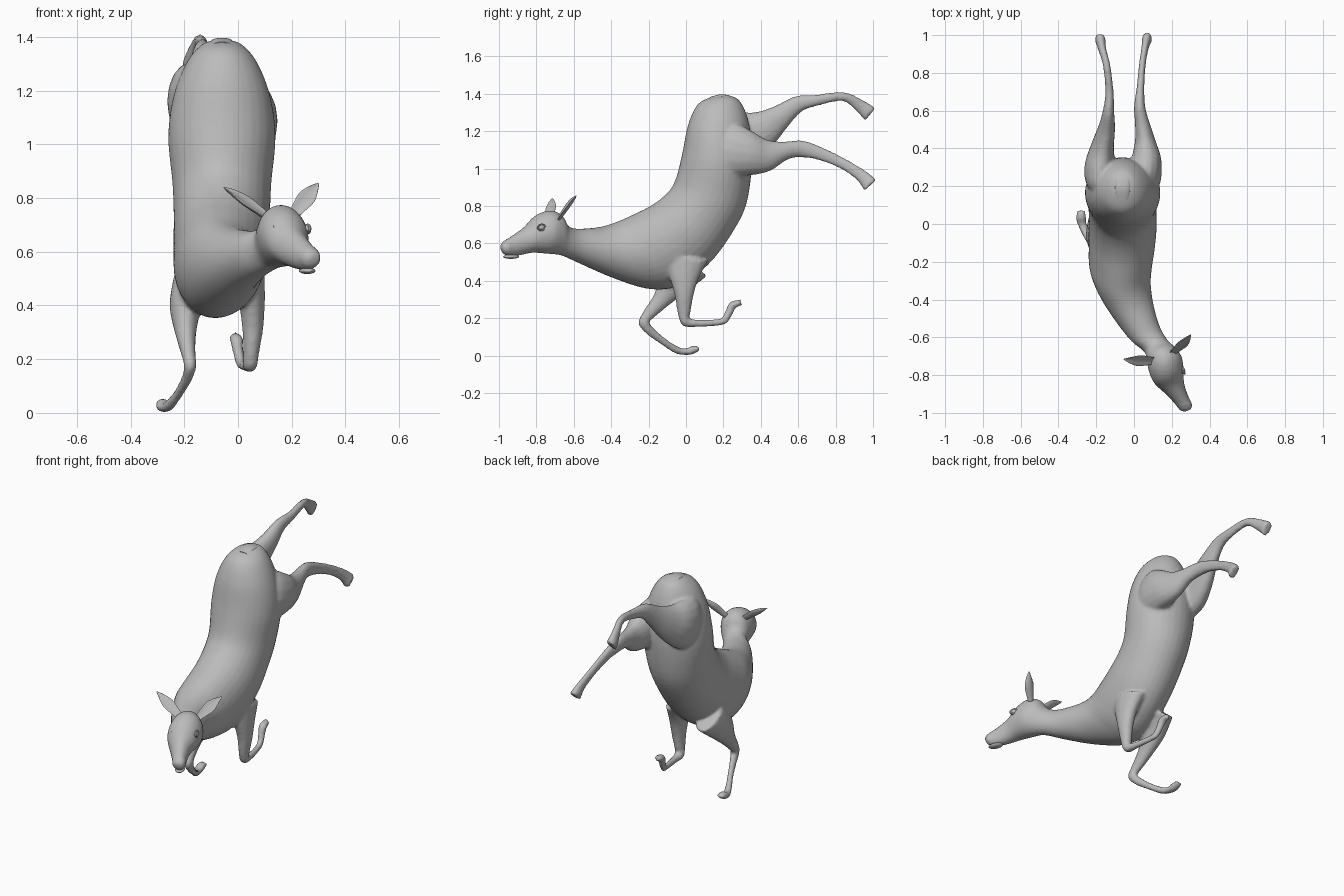
import bpy
import bmesh
from math import sin, cos, tan, tau, radians
from mathutils import Vector, Matrix

default_cube = bpy.data.objects.get("Cube")
if default_cube:
    bpy.data.objects.remove(default_cube)

# One plain grey material
grey = bpy.data.materials.new("plain grey")
grey.use_nodes = True
GREY = (0.5, 0.5, 0.5, 1)
grey.diffuse_color = GREY
grey.node_tree.nodes["Principled BSDF"].inputs["Base Color"].default_value = GREY


def finish(name, bm):
    """Turn a bmesh into a smooth shaded, named object."""
    bmesh.ops.recalc_face_normals(bm, faces=bm.faces)
    mesh = bpy.data.meshes.new(name)
    bm.to_mesh(mesh)
    bm.free()
    mesh.materials.append(grey)
    obj = bpy.data.objects.new(name, mesh)
    bpy.context.collection.objects.link(obj)
    bpy.ops.object.select_all(action="DESELECT")
    obj.select_set(True)
    bpy.context.view_layer.objects.active = obj
    bpy.ops.object.shade_smooth_by_angle(angle=radians(50))
    return obj


def spline(a, b, c, d, t):
    return b + (c - a) * t / 2 + (a * 2 - b * 5 + c * 4 - d) * t**2 / 2 + (b * 3 - a - c * 3 + d) * t**3 / 2


def loft(name, rings, sides=24, steps=4, cup=0):
    """Skin smoothly interpolated elliptical rings (centre, half width, half depth)."""
    dense = []
    for i in range(len(rings) - 1):
        four = [rings[max(0, min(len(rings) - 1, i + k))] for k in (-1, 0, 1, 2)]
        for s in range(steps):
            dense.append([spline(*vectors, s / steps) for vectors in zip(*four)])
    dense.append(rings[-1])
    bm = bmesh.new()
    loops = []
    for centre, wide, deep in dense:
        angles = [tau * k / sides for k in range(sides)]
        loops.append([bm.verts.new(centre + wide * cos(a) + deep * (sin(a) + cup * cos(a)**2))
                      for a in angles])
    for low, high in zip(loops, loops[1:]):
        for k in range(sides):
            n = (k + 1) % sides
            bm.faces.new((low[k], low[n], high[n], high[k]))
    bm.faces.new(loops[0])
    bm.faces.new(loops[-1])
    return finish(name, bm)


def spine_ring(x, half, yaw, back_y, back_z, belly_y, belly_z):
    """Section spanning from a back point to a belly point, turned by yaw."""
    dy, dz = (back_y - belly_y) / 2, (back_z - belly_z) / 2
    centre = Vector((x, (back_y + belly_y) / 2, (back_z + belly_z) / 2))
    return centre, Vector((cos(yaw), sin(yaw), 0)) * half, Vector((-tan(yaw) * dy, dy, dz))


def limb(name, rows):
    """Tube through (x, y, z, half width, half depth) rows, square to its path."""
    rings = []
    for i, (x, y, z, wide, deep) in enumerate(rows):
        before, after = rows[max(i - 1, 0)], rows[min(i + 1, len(rows) - 1)]
        normal = Vector((0, before[2] - after[2], after[1] - before[1])).normalized()
        rings.append((Vector((x, y, z)), Vector((wide, 0, 0)), normal * deep))
    return loft(name, rings, sides=16)


# Trunk, rump to shoulders: x, half width, yaw, back y and z, belly y and z
trunk = [
    (-.06, .01, 0, .19, 1.39, .21, 1.39),
    (-.06, .07, 0, .13, 1.38, .28, 1.37),
    (-.06, .13, 0, .06, 1.34, .33, 1.27),
    (-.06, .18, 0, .01, 1.23, .35, 1.13),
    (-.06, .2, 0, -.02, 1.08, .35, .98),
    (-.06, .185, 0, -.06, .93, .32, .8),
    (-.06, .18, 0, -.11, .86, .25, .66),
    (-.06, .18, 0, -.19, .8, .15, .52),
    (-.065, .175, 0, -.28, .755, .04, .42),
    (-.07, .165, .08, -.37, .715, -.08, .36),
]
# Neck and head down to the muzzle
neck_head = [
    (-.05, .14, .25, -.45, .69, -.22, .36),
    (.0, .11, .4, -.53, .68, -.4, .42),
    (.06, .085, .45, -.6, .68, -.56, .49),
    (.115, .07, .42, -.64, .7, -.65, .53),
    (.14, .08, .4, -.67, .755, -.69, .54),
    (.165, .095, .4, -.73, .775, -.75, .545),
    (.185, .085, .4, -.8, .75, -.82, .55),
    (.21, .06, .4, -.86, .69, -.87, .54),
    (.25, .042, .4, -.93, .64, -.93, .53),
    (.275, .037, .4, -.97, .615, -.97, .54),
    (.285, .02, .4, -.99, .595, -.985, .56),
]
skin = [loft("body", [spine_ring(*row) for row in trunk + neck_head], sides=32)]

# Hind legs kicked out behind, the right one higher
skin.append(limb("left_hind_leg", [
    (.03, .14, 1.14, .06, .08),
    (.05, .22, 1.1, .09, .15),
    (.065, .34, 1.08, .08, .12),
    (.06, .44, 1.07, .055, .085),
    (.045, .53, 1.095, .04, .05),
    (.03, .62, 1.105, .03, .045),
    (.035, .73, 1.075, .02, .035),
    (.045, .85, 1.02, .018, .03),
    (.06, .94, .96, .02, .035),
    (.07, .985, .91, .03, .045),
]))
skin.append(limb("right_hind_leg", [
    (-.13, .12, 1.12, .06, .1),
    (-.165, .22, 1.15, .09, .15),
    (-.18, .32, 1.17, .08, .14),
    (-.165, .42, 1.215, .06, .1),
    (-.145, .51, 1.28, .045, .065),
    (-.135, .6, 1.345, .03, .045),
    (-.13, .7, 1.365, .022, .03),
    (-.145, .84, 1.385, .02, .025),
    (-.17, .93, 1.335, .022, .035),
    (-.18, .985, 1.29, .03, .045),
]))

# Front legs folded under the chest
skin.append(limb("left_front_leg", [
    (.03, 0, .52, .07, .12),
    (.05, -.01, .42, .05, .08),
    (.055, -.01, .32, .04, .05),
    (.05, -.01, .23, .03, .035),
    (.045, 0, .18, .028, .027),
    (.04, .06, .172, .02, .02),
    (.025, .14, .175, .018, .018),
    (.01, .2, .185, .018, .02),
    (0, .23, .23, .02, .022),
    (-.005, .25, .27, .025, .022),
    (-.01, .295, .285, .02, .016),
]))
skin.append(limb("right_front_leg", [
    (-.17, .02, .5, .07, .12),
    (-.195, -.06, .4, .06, .09),
    (-.195, -.13, .3, .04, .05),
    (-.185, -.2, .22, .027, .033),
    (-.178, -.225, .175, .024, .03),
    (-.19, -.19, .13, .02, .025),
    (-.22, -.12, .075, .018, .02),
    (-.255, -.05, .03, .022, .02),
    (-.275, 0, .02, .025, .018),
    (-.28, .035, .03, .028, .022),
    (-.28, .07, .04, .02, .012),
]))

# Fuse trunk and legs into one continuous skin
bpy.ops.object.select_all(action="DESELECT")
for part in skin:
    part.select_set(True)
bpy.context.view_layer.objects.active = skin[0]
bpy.ops.object.join()
fuse = skin[0].modifiers.new("fuse", "REMESH")
fuse.mode = "VOXEL"
fuse.voxel_size = 0.01
fuse.use_smooth_shade = True
relax = skin[0].modifiers.new("relax", "SMOOTH")
relax.factor = 0.5
relax.iterations = 4

# Short flat tail
limb("tail", [
    (-.06, .13, 1.37, .035, .012),
    (-.06, .19, 1.385, .04, .012),
    (-.06, .25, 1.375, .035, .009),
    (-.06, .285, 1.355, .012, .004),
])


# Cupped leaf-shaped ears
def ear(name, base, tip, facing):
    base, tip = Vector(base), Vector(tip)
    axis = (tip - base).normalized()
    across = axis.cross(Vector(facing)).normalized()
    normal = across.cross(axis)
    rings = [(base.lerp(tip, t), across * w, normal * min(w / 3, .008))
             for t, w in ((-.15, .018), (.2, .027), (.5, .033), (.8, .018), (1, .002))]
    loft(name, rings, sides=16, cup=1.5)


ear("left_ear", (.21, -.67, .74), (.3, -.585, .855), (.2, -.6, .5))
ear("right_ear", (.1, -.72, .73), (-.055, -.715, .84), (.3, -.5, .8))


# Eyes with raised lids, and the lower lip
def ellipsoid(name, place, turn, size):
    bm = bmesh.new()
    matrix = Matrix.Translation(place) @ Matrix.Rotation(turn, 4, "Z") @ Matrix.Diagonal((*size, 1))
    bmesh.ops.create_uvsphere(bm, u_segments=20, v_segments=12, radius=1, matrix=matrix)
    return finish(name, bm)


HEAD_YAW = .4
across = Vector((cos(HEAD_YAW), sin(HEAD_YAW), 0))
brow = Vector((.194, -.8, .685))
for side, sign in (("left", 1), ("right", -1)):
    ellipsoid(side + "_eye", brow + across * sign * .068, HEAD_YAW, (.014, .02, .015))
    bpy.ops.mesh.primitive_torus_add(
        location=brow + across * sign * .071, rotation=(0, radians(90), HEAD_YAW),
        major_radius=.021, minor_radius=.006, major_segments=24, minor_segments=8)
    lid = bpy.context.object
    lid.name = side + "_eyelid"
    lid.scale.x = .75
    lid.data.materials.append(grey)
    bpy.ops.object.shade_smooth_by_angle()
ellipsoid("lower_lip", (.258, -.935, .529), HEAD_YAW, (.027, .045, .012))
